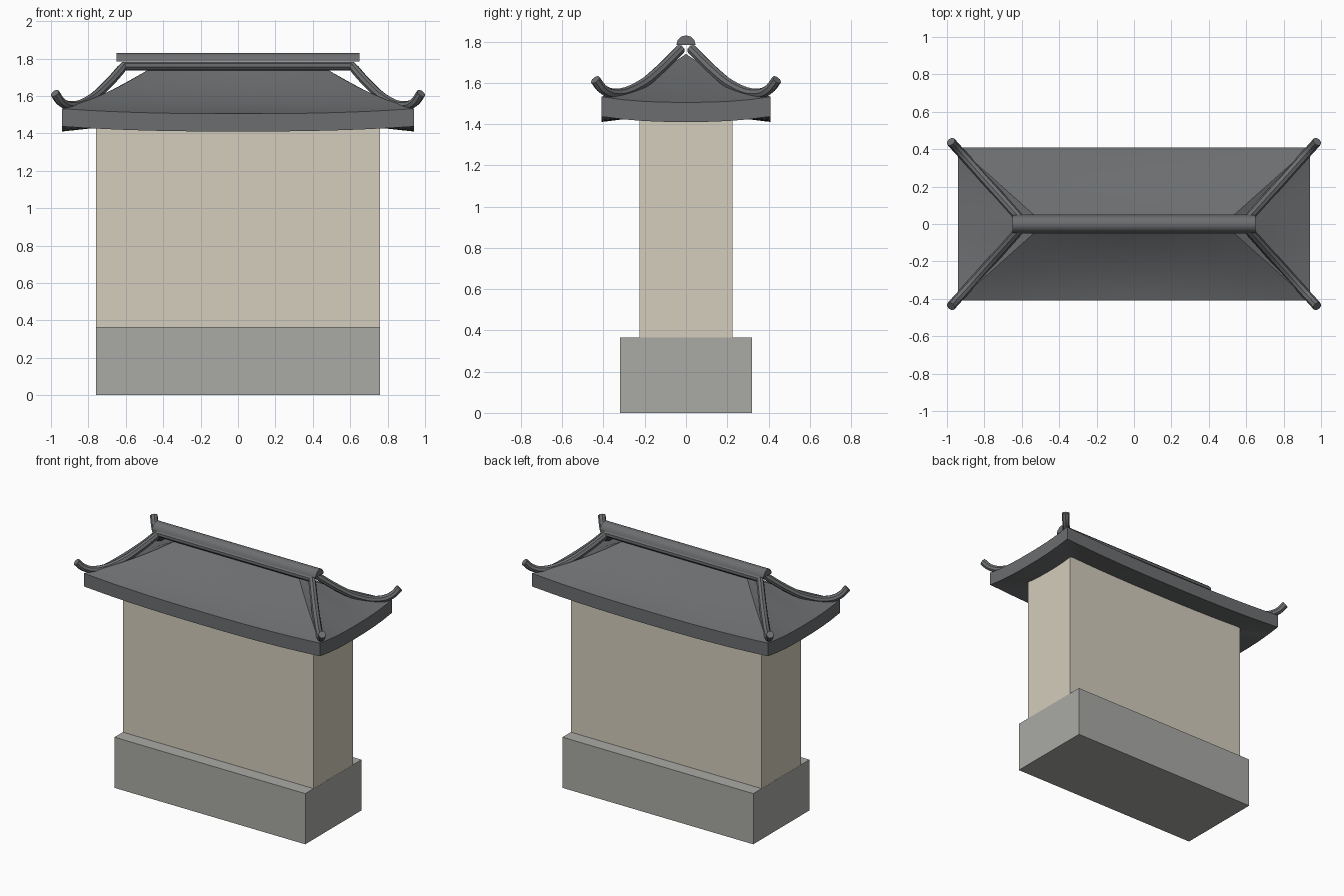
import bpy, bmesh, math

if "Cube" in bpy.data.objects:
    bpy.data.objects.remove(bpy.data.objects["Cube"])


def material(name, r, g, b):
    m = bpy.data.materials.new(name)
    m.diffuse_color = (r, g, b, 1)
    m.use_nodes = True
    m.node_tree.nodes["Principled BSDF"].inputs["Base Color"].default_value = m.diffuse_color
    return m


STONE = material("stone", .40, .40, .38)
PLASTER = material("plaster", .66, .61, .51)
TILE = material("tile", .15, .155, .16)


def box(name, hx, hy, z0, z1, mat):
    bpy.ops.mesh.primitive_cube_add(size=1, location=(0, 0, (z0 + z1) / 2))
    o = bpy.context.object
    o.name = name
    o.scale = (2 * hx, 2 * hy, z1 - z0)
    o.data.materials.append(mat)
    return o


def finish(name, bm, mat, angle):
    bmesh.ops.remove_doubles(bm, verts=bm.verts, dist=1e-4)
    bmesh.ops.recalc_face_normals(bm, faces=bm.faces)
    me = bpy.data.meshes.new(name)
    bm.to_mesh(me)
    bm.free()
    o = bpy.data.objects.new(name, me)
    bpy.context.collection.objects.link(o)
    me.materials.append(mat)
    bpy.ops.object.select_all(action='DESELECT')
    o.select_set(True)
    bpy.context.view_layer.objects.active = o
    bpy.ops.object.shade_smooth_by_angle(angle=math.radians(angle))
    return o


# Stone plinth and plaster wall
box("stone_base", .76, .32, 0, .365, STONE)
box("wall", .759, .225, .345, 1.45, PLASTER)

# Hipped roof: rectangular rings lofted from ridge to eave, then back under
NX, NY, NT = 16, 8, 10


def ring(bm, t, z0, height, sag):
    hx, hy = .94 + (.48 - .94) * t, .41 * (1 - t)
    pts = []
    for cx, cy, ux, uy, n in ((0, -1, 1, 0, NX), (1, 0, 0, 1, NY),
                              (0, 1, -1, 0, NX), (-1, 0, 0, -1, NY)):
        for i in range(n):
            s = 2 * i / n - 1
            # front slopes sag more than the hipped ends, meeting at the hips
            c = sag * (.35 + (.2 if cy else -.2) * (1 - abs(s)))
            z = z0 + height * (t - c * t * (1 - t)) \
                + .027 * abs(s) ** 2.5 * (1 - t)
            pts.append(bm.verts.new(((cx + ux * s) * hx, (cy + uy * s) * hy, z)))
    return pts


bm = bmesh.new()
rings = [ring(bm, 1 - i / NT, 1.505, .235, 1) for i in range(NT + 1)]
rings += [ring(bm, i / NT, 1.41, .05, 0) for i in range(NT + 1)]
for a, b in zip(rings, rings[1:]):
    for i in range(len(a)):
        j = (i + 1) % len(a)
        bm.faces.new((a[i], a[j], b[j], b[i]))
bmesh.ops.dissolve_degenerate(bm, dist=1e-5, edges=bm.edges)
finish("roof", bm, TILE, 35)

# Half-round ridge cap
bm = bmesh.new()
ends = [[bm.verts.new((x, .047 * math.cos(math.pi * k / 6),
                       1.783 + .047 * math.sin(math.pi * k / 6)))
         for k in range(7)] for x in (-.65, .65)]
for k in range(7):
    j = (k + 1) % 7
    bm.faces.new((ends[0][k], ends[0][j], ends[1][j], ends[1][k]))
for e in ends:
    bm.faces.new(e)
finish("ridge_cap", bm, TILE, 35)

# Round tile ribs: down one hip, along the ridge and down the other
HIP = [(.61, .03, 1.76), (.695, .125, 1.665), (.79, .23, 1.583),
       (.89, .342, 1.547), (.945, .402, 1.568), (.979, .44, 1.615)]
for name, side in (("front_hip_rib", -1), ("back_hip_rib", 1)):
    path = [(-x, y * side, z) for x, y, z in reversed(HIP)]
    path += [(x, y * side, z) for x, y, z in HIP]
    cu = bpy.data.curves.new(name, 'CURVE')
    cu.dimensions = '3D'
    cu.resolution_u = 5
    cu.bevel_depth = .025
    cu.bevel_resolution = 2
    cu.use_fill_caps = True
    sp = cu.splines.new('BEZIER')
    sp.bezier_points.add(len(path) - 1)
    for i, (p, co) in enumerate(zip(sp.bezier_points, path)):
        p.co = co
        p.handle_left_type = p.handle_right_type = \
            'VECTOR' if i in (5, 6) else 'AUTO'
    o = bpy.data.objects.new(name, cu)
    bpy.context.collection.objects.link(o)
    cu.materials.append(TILE)
    bpy.ops.object.select_all(action='DESELECT')
    o.select_set(True)
    bpy.context.view_layer.objects.active = o
    bpy.ops.object.convert(target='MESH')
    bpy.ops.object.shade_smooth_by_angle(angle=math.radians(35))
